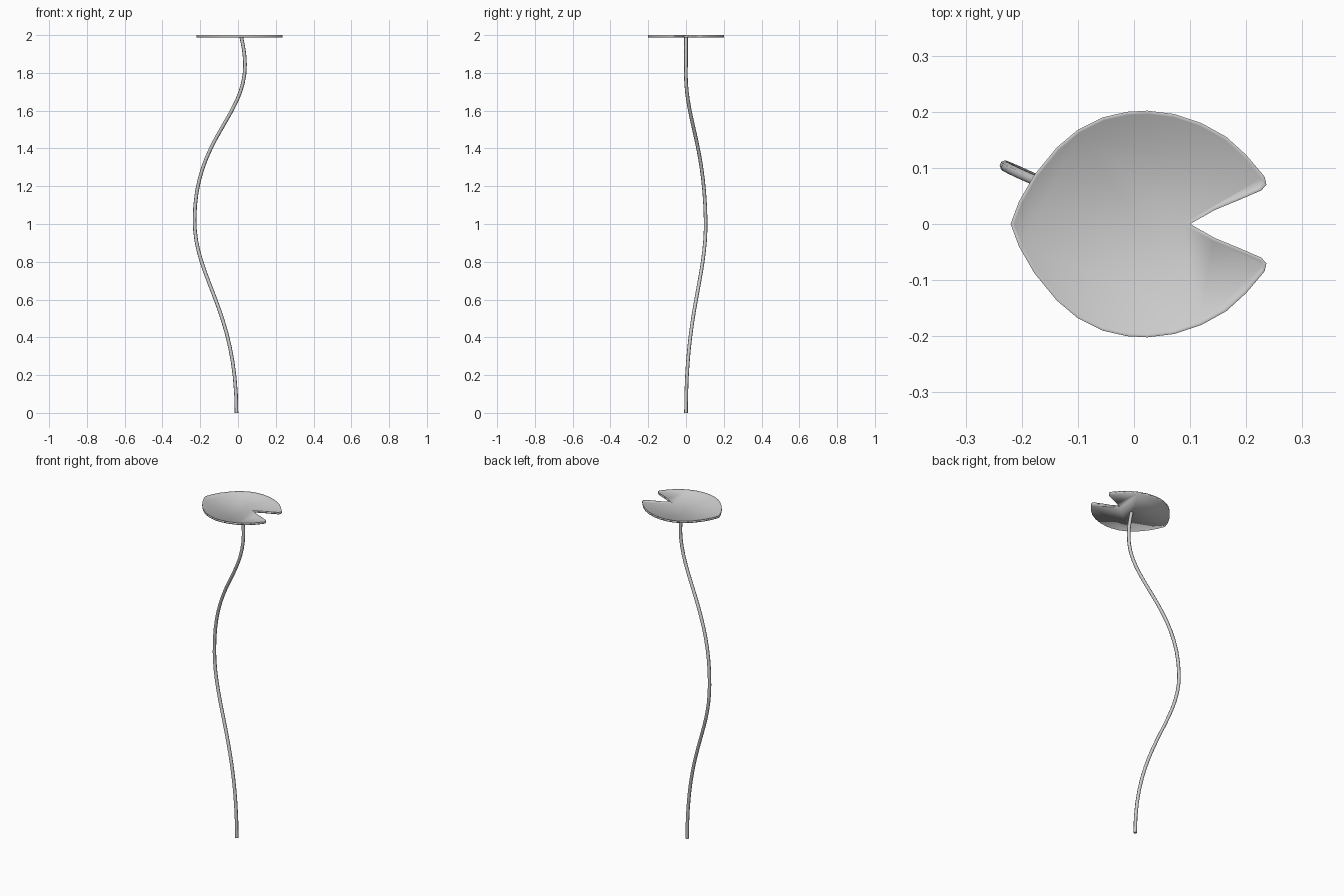
import bpy, bmesh

if "Cube" in bpy.data.objects:
    bpy.data.objects.remove(bpy.data.objects["Cube"])

# Stem: a smooth S-bend tube; each row is left handle, point, right handle
path = [((-0.008, 0, -0.1), (-0.008, 0, 0), (-0.008, 0, 0.55)),
        ((-0.23, 0.108, 0.71), (-0.23, 0.104, 1.02), (-0.23, 0.096, 1.45)),
        ((0.038, -0.012, 1.57), (0.037, 0, 1.84), (0.037, 0, 1.9)),
        ((0.026, 0, 1.95), (0.017, 0, 1.991), (0.012, 0, 2.01))]
curve = bpy.data.curves.new("stem", 'CURVE')
curve.dimensions = '3D'
curve.bevel_depth = 0.0095
curve.bevel_resolution = 2
curve.resolution_u = 16
curve.use_fill_caps = True
spline = curve.splines.new('BEZIER')
spline.bezier_points.add(len(path) - 1)
for point, (left, co, right) in zip(spline.bezier_points, path):
    point.handle_left_type = point.handle_right_type = 'FREE'
    point.handle_left, point.co, point.handle_right = left, co, right
stem = bpy.data.objects.new("stem", curve)
bpy.context.collection.objects.link(stem)

# Pad: half outline mirrored across y, from the pointed back to the notch
half = [(-0.205, 0.04), (-0.178, 0.087), (-0.138, 0.136), (-0.1, 0.168), (-0.056, 0.19),
        (-0.012, 0.2), (0.024, 0.202), (0.072, 0.196), (0.12, 0.18), (0.165, 0.155),
        (0.2, 0.123), (0.233, 0.084), (0.236, 0.07), (0.227, 0.06), (0.188, 0.043),
        (0.144, 0.025)]
outline = [(-0.22, 0)] + [(x, -y) for x, y in half] + [(0.1, 0)] + half[::-1]
bm = bmesh.new()
bottom = bm.faces.new([bm.verts.new((x, y, 1.988)) for x, y in outline])
ext = bmesh.ops.extrude_face_region(bm, geom=[bottom], use_keep_orig=True)["geom"]
bmesh.ops.translate(bm, verts=[v for v in ext if isinstance(v, bmesh.types.BMVert)],
                    vec=(0, 0, 0.012))
bmesh.ops.recalc_face_normals(bm, faces=bm.faces)

# Thin raised rim around a slightly sunken top
top = [f for f in ext if isinstance(f, bmesh.types.BMFace)]
bmesh.ops.inset_region(bm, faces=top, thickness=0.006, depth=-0.006, use_even_offset=True)
for f in bm.faces:
    f.smooth = True
mesh = bpy.data.meshes.new("leaf_pad")
bm.to_mesh(mesh)
bm.free()
pad = bpy.data.objects.new("leaf_pad", mesh)
bpy.context.collection.objects.link(pad)
